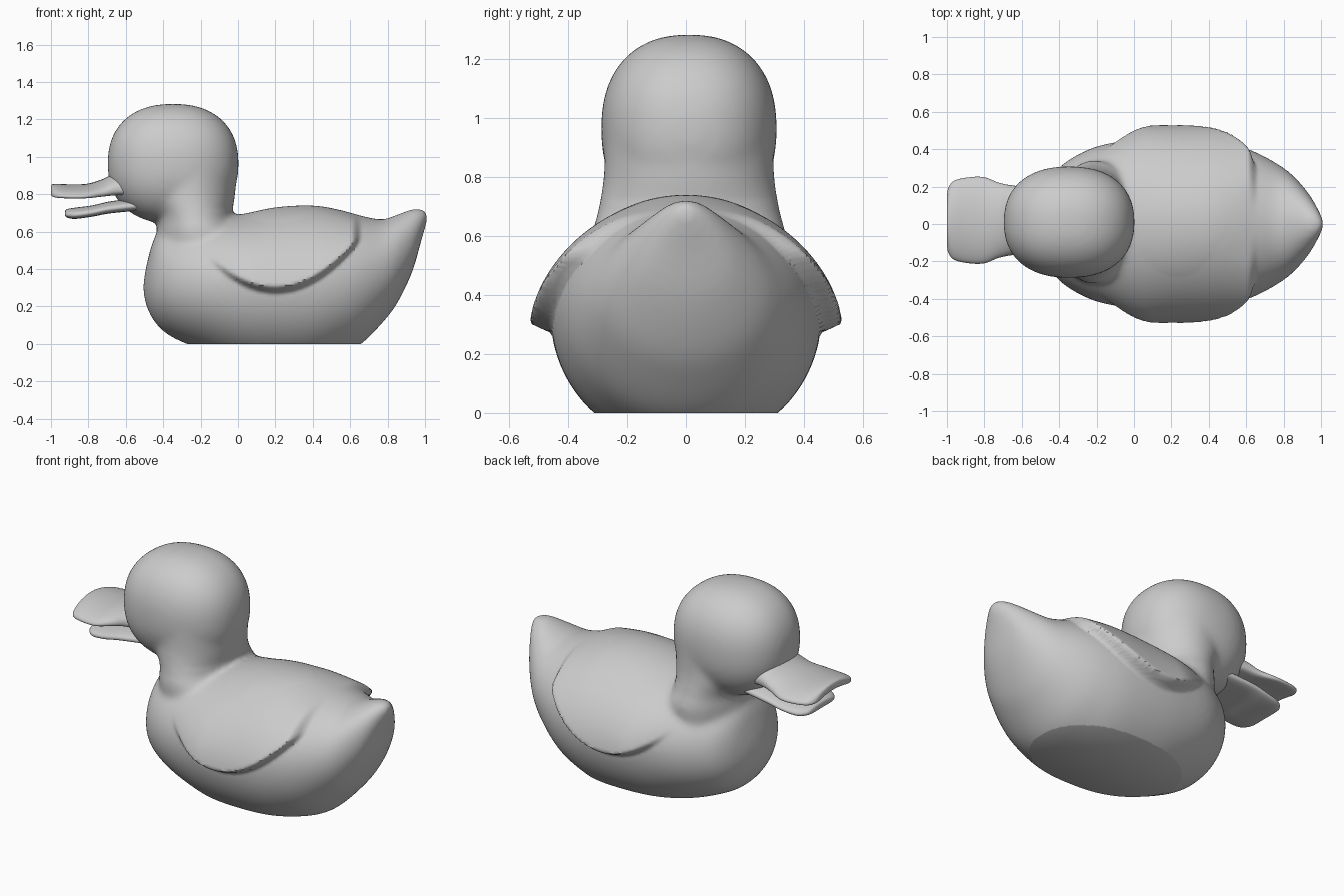
import bpy, bmesh, math

if "Cube" in bpy.data.objects:
    bpy.data.objects.remove(bpy.data.objects["Cube"])


def spline(rows, steps):
    """Smoothly interpolate the stations of a loft (Catmull-Rom)."""
    out = []
    for i in range(len(rows) - 1):
        p0, p1 = rows[max(i - 1, 0)], rows[i]
        p2, p3 = rows[i + 1], rows[min(i + 2, len(rows) - 1)]
        for s in range(steps):
            t = s / steps
            out.append([0.5 * (2 * b + (c - a) * t + (2 * a - 5 * b + 4 * c - d) * t * t
                               + (3 * b - a - 3 * c + d) * t ** 3)
                        for a, b, c, d in zip(p0, p1, p2, p3)])
    return out + [list(rows[-1])]


def skin(bm, rings):
    """Bridge closed rings of points and cap both ends."""
    vs = [[bm.verts.new(p) for p in r] for r in rings]
    n = len(vs[0])
    for a, b in zip(vs, vs[1:]):
        for i in range(n):
            bm.faces.new((a[i], a[(i + 1) % n], b[(i + 1) % n], b[i]))
    bm.faces.new(vs[0][::-1])
    bm.faces.new(vs[-1])


def sgnpow(v, e):
    return math.copysign(abs(v) ** e, v)


def angles(n):
    return [2 * math.pi * i / n for i in range(n)]


def smoothstep(t):
    t = min(max(t, 0), 1)
    return t * t * (3 - 2 * t)


def finish(bm, name, angle=45):
    bmesh.ops.recalc_face_normals(bm, faces=bm.faces[:])
    me = bpy.data.meshes.new(name)
    bm.to_mesh(me)
    bm.free()
    ob = bpy.data.objects.new(name, me)
    bpy.context.collection.objects.link(ob)
    bpy.ops.object.select_all(action='DESELECT')
    ob.select_set(True)
    bpy.context.view_layer.objects.active = ob
    bpy.ops.object.shade_smooth_by_angle(angle=math.radians(angle))
    return ob


# Body stations: x, half width, bottom z, widest z, top z
BODY = [(-.505, .03, .27, .30, .33), (-.485, .14, .19, .31, .44), (-.44, .25, .11, .32, .58),
        (-.36, .335, .04, .33, .64), (-.2, .415, -.03, .33, .67), (0, .45, -.10, .33, .69),
        (.2, .46, -.12, .33, .73), (.4, .45, -.11, .33, .74), (.55, .42, -.06, .34, .715),
        (.66, .38, .0, .36, .685), (.77, .32, .11, .39, .665), (.85, .26, .215, .43, .69),
        (.93, .17, .38, .51, .72), (.98, .09, .55, .62, .722), (1.01, .03, .65, .68, .705)]
# Neck stations: z, back x, front x, half width
NECK = [(.35, -.42, .0, .3), (.58, -.435, .01, .33), (.68, -.435, -.03, .31),
        (.8, -.5, -.015, .29), (.97, -.5, -.005, .285)]

bm = bmesh.new()
skin(bm, [[(x, w * math.cos(a),
            zc + math.sin(a) * ((zt - zc) if math.sin(a) > 0 else (zc - zb)))
           for a in angles(64)] for x, w, zb, zc, zt in spline(BODY, 5)])
skin(bm, [[((x0 + x1) / 2 + (x1 - x0) / 2 * math.cos(a), .01 + w * math.sin(a), z)
           for a in angles(48)] for z, x0, x1, w in spline(NECK, 5)])

# Head: slightly squared ball
ball = bmesh.ops.create_uvsphere(bm, u_segments=48, v_segments=32, radius=1)['verts']
for v in ball:
    x, y, z = v.co
    k = (abs(x) ** 2.3 + abs(y) ** 2.3 + abs(z) ** 2.3) ** (-1 / 2.3)
    v.co = (-.347 + .35 * x * k, .01 + .298 * y * k, .963 + .32 * z * k)
source = finish(bm, "body_source")

# Fuse body, neck and head into one soft skin
rm = source.modifiers.new("fuse", 'REMESH')
rm.mode = 'VOXEL'
rm.voxel_size = .014
sm = source.modifiers.new("soften", 'SMOOTH')
sm.factor = .5
sm.iterations = 22
dg = bpy.context.evaluated_depsgraph_get()
fused = bpy.data.meshes.new_from_object(source.evaluated_get(dg))
bpy.data.objects.remove(source)
bm = bmesh.new()
bm.from_mesh(fused)

# Folded wings: bulge with a crisp lower edge
for v in bm.verts:
    x, y, z = v.co
    d = z - (.265 + 1.35 * (x - .2) ** 2)
    if d > 0 and z < .72:
        amount = .08 * smoothstep((x + .2) / .3) * smoothstep((.66 - x) / .05)
        amount *= smoothstep(d / .045) * max(0, 1 - d / .38) * smoothstep(abs(y) / .2)
        v.co.y += math.copysign(amount, y)

# Flat base
bmesh.ops.bisect_plane(bm, geom=bm.verts[:] + bm.edges[:] + bm.faces[:],
                       plane_co=(0, 0, 0), plane_no=(0, 0, 1), clear_inner=True)
bmesh.ops.edgeloop_fill(bm, edges=[e for e in bm.edges if e.is_boundary])
finish(bm, "duck_body", 50)


def beak(name, rows, arch):
    """Rows: x, half width, middle z, half thickness; arch lowers the sides."""
    b = bmesh.new()
    rings = []
    for x, w, z, h in spline(rows, 5):
        ring = []
        for a in angles(40):
            u = sgnpow(math.cos(a), .8)
            ring.append((x, .02 + w * u, z + h * sgnpow(math.sin(a), .8) - arch * u * u))
        rings.append(ring)
    skin(b, rings)
    return finish(b, name, 60)


beak("upper_beak", [(-1, .13, .832, .012), (-.992, .175, .829, .024), (-.96, .212, .825, .03),
                    (-.88, .23, .822, .03), (-.8, .23, .825, .032), (-.72, .2, .84, .042),
                    (-.64, .185, .86, .06), (-.5, .17, .86, .06)], .035)
beak("lower_beak", [(-.925, .09, .70, .01), (-.915, .13, .698, .022), (-.87, .17, .698, .03),
                    (-.78, .185, .71, .03), (-.68, .185, .73, .032), (-.5, .17, .75, .035)], .008)
